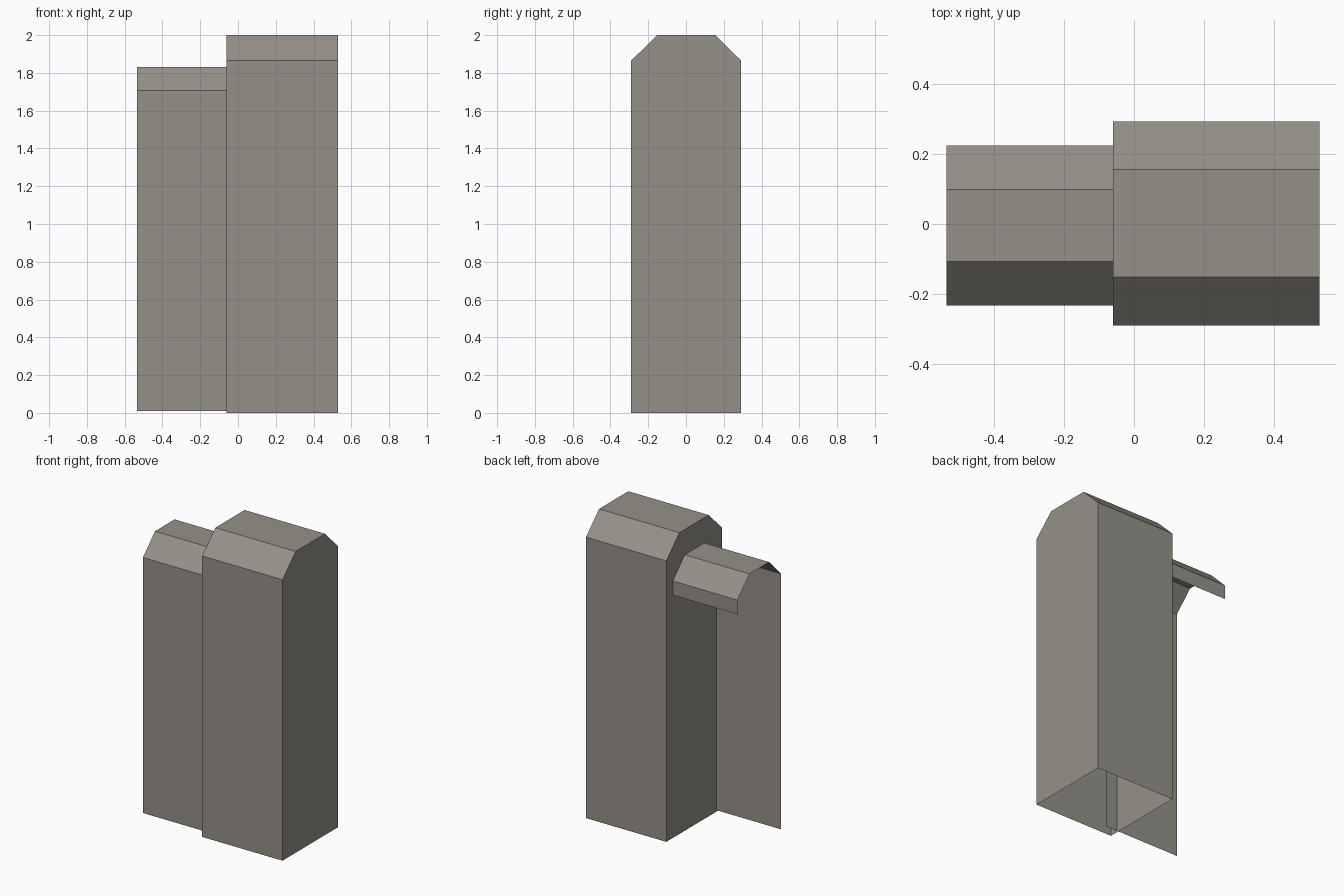
import bpy, bmesh

if "Cube" in bpy.data.objects:
    bpy.data.objects.remove(bpy.data.objects["Cube"])

stone = bpy.data.materials.new("warm grey")
stone.diffuse_color = (0.30, 0.283, 0.25, 1)
stone.use_nodes = True
stone.node_tree.nodes["Principled BSDF"].inputs["Base Color"].default_value = stone.diffuse_color


def shell(name, x0, x1, profile, capped):
    """Sweep an open (y, z) profile along x; optionally close both ends."""
    bm = bmesh.new()
    a = [bm.verts.new((x0, y, z)) for y, z in profile]
    b = [bm.verts.new((x1, y, z)) for y, z in profile]
    for i in range(len(profile) - 1):
        bm.faces.new((a[i], a[i + 1], b[i + 1], b[i]))
    if capped:
        bm.faces.new(a[::-1])
        bm.faces.new(b)
    for f in bm.faces:
        f.normal_update()
    # Outward: the roof strip must face up
    roof = max(bm.faces, key=lambda f: f.calc_center_median().z)
    if roof.normal.z < 0:
        bmesh.ops.reverse_faces(bm, faces=bm.faces[:])
    me = bpy.data.meshes.new(name)
    bm.to_mesh(me)
    bm.free()
    me.materials.append(stone)
    ob = bpy.data.objects.new(name, me)
    bpy.context.collection.objects.link(ob)
    return ob


# Tall block: bevelled top, closed ends, open bottom
shell("main_block", -0.06, 0.53,
      [(-0.29, 0), (-0.29, 1.865), (-0.152, 2.0),
       (0.155, 2.0), (0.292, 1.865), (0.292, 0)], True)

# Lower side block: full front wall, roof and short back lip, open ends
shell("side_block", -0.535, 0.025,
      [(-0.233, 0.01), (-0.233, 1.706), (-0.107, 1.832),
       (0.099, 1.832), (0.224, 1.706), (0.224, 1.612)], False)
